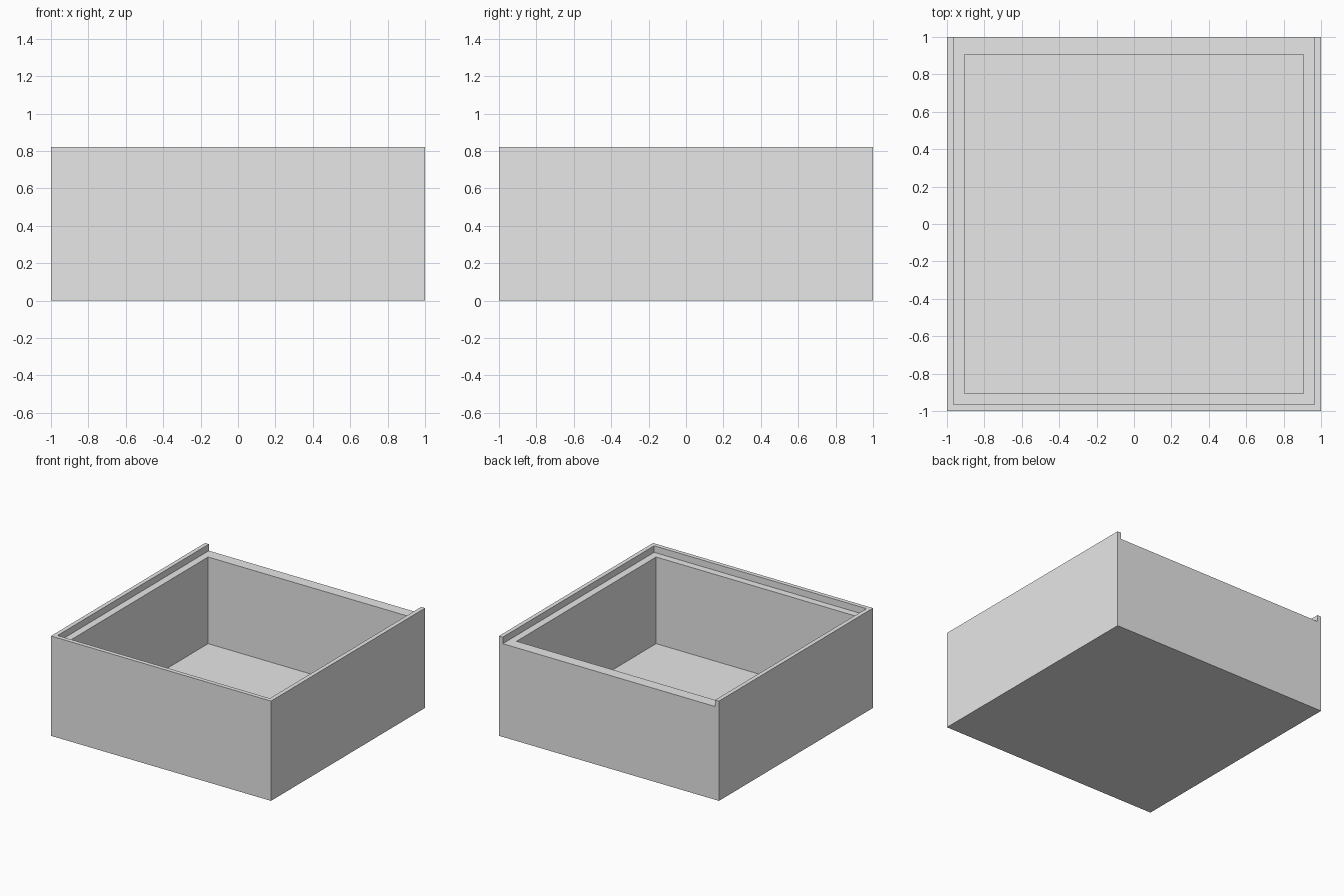
import bpy
from mathutils import Vector

if "Cube" in bpy.data.objects:
    bpy.data.objects.remove(bpy.data.objects["Cube"], do_unlink=True)

HEIGHT = 0.82   # overall height
LEDGE = 0.766   # level on which a sliding lid rests
FLOOR = 0.054   # floor thickness
LIP = 0.965     # inner face of the thin lip
HOLE = 0.906    # inner face of the thick walls


def box(name, low, high):
    """Axis-aligned block between two corners."""
    low, high = Vector(low), Vector(high)
    bpy.ops.mesh.primitive_cube_add(size=1, location=(low + high) / 2)
    obj = bpy.context.object
    obj.name = name
    obj.scale = high - low
    bpy.ops.object.transform_apply(location=True, rotation=False, scale=True)
    return obj


def cut(target, cutter):
    """Subtract the cutter for good, then remove it."""
    cutter.hide_render = True
    mod = target.modifiers.new(cutter.name, "BOOLEAN")
    mod.operation = "DIFFERENCE"
    mod.solver = "EXACT"
    mod.object = cutter
    bpy.context.view_layer.objects.active = target
    bpy.ops.object.modifier_apply(modifier=mod.name)
    bpy.data.objects.remove(cutter, do_unlink=True)


# Solid block, hollowed by the cavity and the lid slot open at the back
body = box("box_body", (-1, -1, 0), (1, 1, HEIGHT))
cut(body, box("lid_slot", (-LIP, -LIP, LEDGE), (LIP, 1.2, 1)))
cut(body, box("cavity", (-HOLE, -HOLE, FLOOR), (HOLE, HOLE, 1)))

# Single plain grey
grey = bpy.data.materials.new("light_grey")
grey.use_nodes = True
colour = (0.8, 0.8, 0.8, 1)
grey.diffuse_color = colour
for node in grey.node_tree.nodes:
    if node.type == "BSDF_PRINCIPLED":
        node.inputs["Base Color"].default_value = colour
body.data.materials.clear()
body.data.materials.append(grey)
